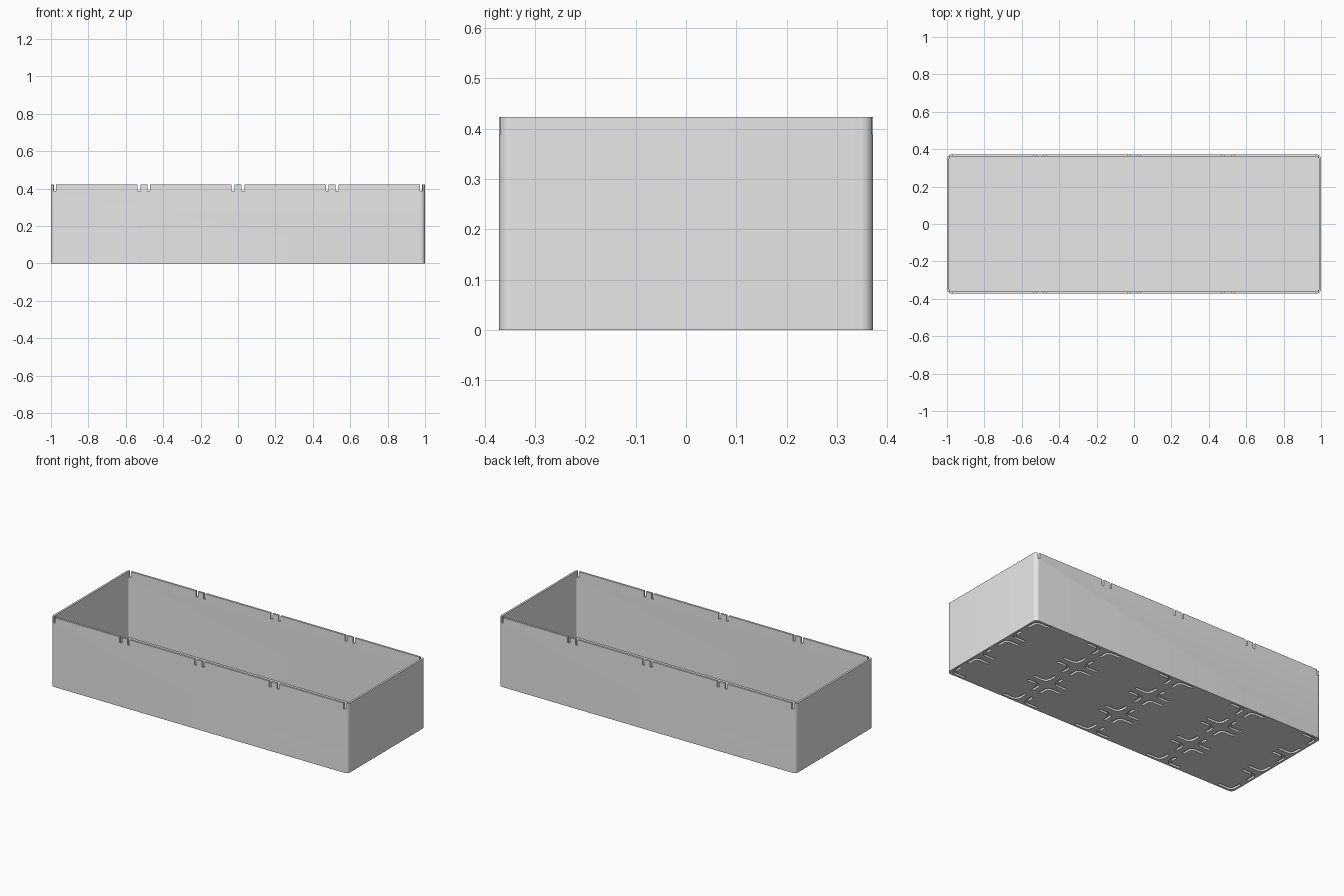
import bpy
import bmesh
from math import cos, sin, pi

cube = bpy.data.objects.get("Cube")
if cube:
    bpy.data.objects.remove(cube, do_unlink=True)

# Overall sizes
HALF_X, HALF_Y, HEIGHT = 1.0, 0.372, 0.423
WALL, FLOOR, RADIUS = 0.012, 0.02, 0.024
PITCH_X, PITCH_Y = 0.503, 0.2515
INSET = 0.0265            # slots and grooves lie this far inside each cell border
SLOT_W, SLOT_D = 0.014, 0.035

grey = bpy.data.materials.new("light grey plastic")
grey.use_nodes = True
grey.diffuse_color = (0.8, 0.8, 0.8, 1)
grey.node_tree.nodes["Principled BSDF"].inputs["Base Color"].default_value = (0.8, 0.8, 0.8, 1)


def arc(cx, cy, r, a0, a1, n=8):
    return [(cx + r * cos(a0 + (a1 - a0) * i / n),
             cy + r * sin(a0 + (a1 - a0) * i / n)) for i in range(n + 1)]


def rounded_rect(hx, hy, r):
    pts = []
    for i, (sx, sy) in enumerate([(1, 1), (-1, 1), (-1, -1), (1, -1)]):
        pts += arc(sx * (hx - r), sy * (hy - r), r, i * pi / 2, (i + 1) * pi / 2)
    return pts


def prism(name, outlines, z0, z1):
    """Extrude every flat outline from z0 to z1 into one object."""
    bm = bmesh.new()
    for pts in outlines:
        face = bm.faces.new([bm.verts.new((x, y, z0)) for x, y in pts])
        new = bmesh.ops.extrude_face_region(bm, geom=[face])["geom"]
        bmesh.ops.translate(bm, vec=(0, 0, z1 - z0),
                            verts=[v for v in new if isinstance(v, bmesh.types.BMVert)])
    bmesh.ops.recalc_face_normals(bm, faces=bm.faces)
    mesh = bpy.data.meshes.new(name)
    bm.to_mesh(mesh)
    bm.free()
    mesh.materials.append(grey)
    obj = bpy.data.objects.new(name, mesh)
    bpy.context.collection.objects.link(obj)
    return obj


def cut(target, cutter):
    cutter.hide_render = True
    mod = target.modifiers.new("cut", 'BOOLEAN')
    mod.operation, mod.solver, mod.object = 'DIFFERENCE', 'EXACT', cutter
    bpy.context.view_layer.objects.active = target
    bpy.ops.object.modifier_apply(modifier=mod.name)
    bpy.data.objects.remove(cutter, do_unlink=True)


def hook(cx, cy, sx, sy, leg_x=0.09, leg_y=0.07, width=0.016, r=0.03):
    """Rounded L outline with its corner at (cx, cy), legs running along sx and sy."""
    h = width / 2
    outer = arc(r, r, r + h, pi, 1.5 * pi)
    inner = arc(r, r, r - h, 1.5 * pi, pi)
    pts = [(-h, leg_y)] + outer + [(leg_x, -h), (leg_x, h)] + inner + [(h, leg_y)]
    return [(cx + sx * x, cy + sy * y) for x, y in pts]


# Open tray with rounded upright corners
tray = prism("tray", [rounded_rect(HALF_X, HALF_Y, RADIUS)], 0, HEIGHT)
cut(tray, prism("cavity_cutter",
                [rounded_rect(HALF_X - WALL, HALF_Y - WALL, RADIUS - WALL)],
                FLOOR, HEIGHT + 0.1))

# Slots in the rims of the two long walls, one pair per cell
slots = []
for col in range(4):
    mid = (col - 1.5) * PITCH_X
    for side in (-1, 1):
        x = mid + side * (PITCH_X / 2 - INSET)
        for sy in (-1, 1):
            ya, yb = sy * (HALF_Y - WALL - 0.004), sy * (HALF_Y + 0.05)
            h = SLOT_W / 2
            slots.append([(x - h, ya), (x + h, ya), (x + h, yb), (x - h, yb)])
cut(tray, prism("slot_cutter", slots, HEIGHT - SLOT_D, HEIGHT + 0.1))

# Hooked grooves under the floor, at the four corners of each cell
grooves = []
for col in range(4):
    for row in range(3):
        for sx in (-1, 1):
            for sy in (-1, 1):
                x = (col - 1.5) * PITCH_X + sx * (PITCH_X / 2 - INSET)
                y = (row - 1) * PITCH_Y + sy * (PITCH_Y / 2 - INSET)
                grooves.append(hook(x, y, -sx, -sy))
cut(tray, prism("groove_cutter", grooves, -0.05, 0.012))

# Smooth corners, crisp edges
bpy.ops.object.select_all(action='DESELECT')
tray.select_set(True)
bpy.context.view_layer.objects.active = tray
bpy.ops.object.shade_smooth_by_angle(angle=pi / 6)
